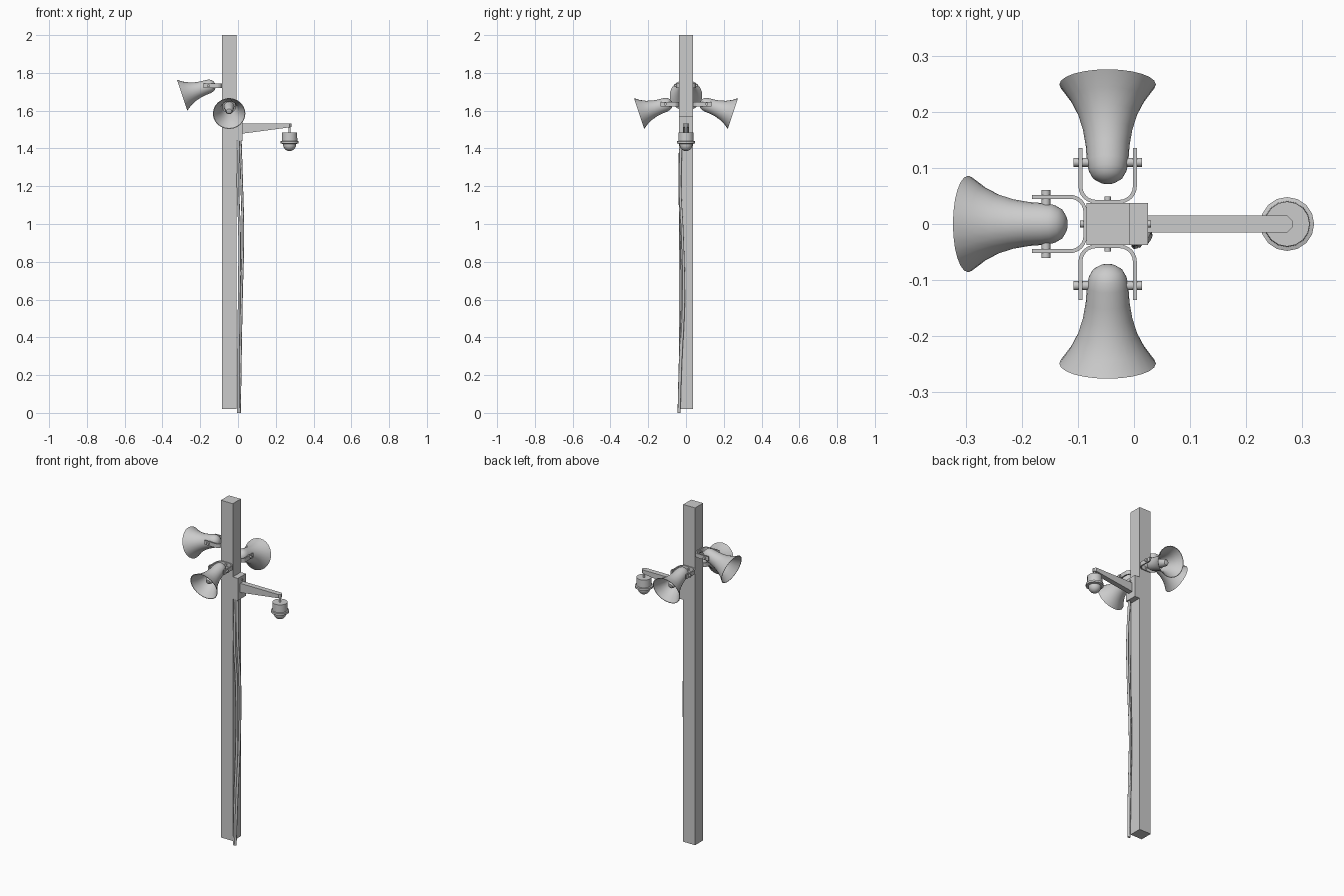
import bpy, bmesh, math
from mathutils import Matrix, Vector

cube = bpy.data.objects.get("Cube")
if cube:
    bpy.data.objects.remove(cube, do_unlink=True)

grey = bpy.data.materials.new("light_grey")
grey.use_nodes = True
grey.diffuse_color = (0.6, 0.6, 0.6, 1)
grey.node_tree.nodes["Principled BSDF"].inputs["Base Color"].default_value = (0.6, 0.6, 0.6, 1)

POLE_X = -0.047


def finish(name, bm, matrix=None, smooth=False):
    bmesh.ops.recalc_face_normals(bm, faces=bm.faces)
    if matrix is not None:
        bm.transform(matrix)
    mesh = bpy.data.meshes.new(name)
    bm.to_mesh(mesh)
    bm.free()
    mesh.materials.append(grey)
    obj = bpy.data.objects.new(name, mesh)
    bpy.context.collection.objects.link(obj)
    if smooth:
        bpy.ops.object.select_all(action="DESELECT")
        obj.select_set(True)
        bpy.context.view_layer.objects.active = obj
        bpy.ops.object.shade_smooth_by_angle(angle=math.radians(40))
    return obj


def box(name, low, high):
    low, high = Vector(low), Vector(high)
    bm = bmesh.new()
    bmesh.ops.create_cube(bm, size=1)
    size = Matrix.Diagonal((high - low).to_4d())
    size[3][3] = 1
    return finish(name, bm, Matrix.Translation((low + high) / 2) @ size)


def lathe(name, profile, sides, matrix):
    """Revolve (radius, height) points around z."""
    bm = bmesh.new()
    verts = [bm.verts.new((r, 0, h)) for r, h in profile]
    edges = [bm.edges.new(pair) for pair in zip(verts, verts[1:])]
    bmesh.ops.spin(bm, geom=verts + edges, cent=(0, 0, 0), axis=(0, 0, 1),
                   angle=math.tau, steps=sides, use_duplicate=False)
    bmesh.ops.remove_doubles(bm, verts=bm.verts, dist=0.0002)
    return finish(name, bm, matrix, True)


def rod(name, start, end, radius, sides=12):
    start, end = Vector(start), Vector(end)
    turn = (end - start).to_track_quat("Z", "Y").to_matrix().to_4x4()
    length = (end - start).length
    profile = [(0, 0), (radius, 0), (radius, length), (0, length)]
    return lathe(name, profile, sides, Matrix.Translation(start) @ turn)


def prism(name, outline, axis, low, high, matrix=None):
    """Extrude a flat outline along one axis."""
    bm = bmesh.new()
    verts = []
    for a, b in outline:
        point = [a, b]
        point.insert(axis, low)
        verts.append(bm.verts.new(point))
    face = bm.faces.new(verts)
    out = bmesh.ops.extrude_face_region(bm, geom=[face])
    move = Vector((0, 0, 0))
    move[axis] = high - low
    bmesh.ops.translate(bm, vec=move, verts=[v for v in out["geom"] if isinstance(v, bmesh.types.BMVert)])
    return finish(name, bm, matrix)


def cable(name, points, radius):
    curve = bpy.data.curves.new(name, "CURVE")
    curve.dimensions = "3D"
    curve.bevel_depth = radius
    curve.bevel_resolution = 1
    curve.resolution_u = 5
    curve.use_fill_caps = True
    spline = curve.splines.new("BEZIER")
    spline.bezier_points.add(len(points) - 1)
    for bp, co in zip(spline.bezier_points, points):
        bp.co = co
        bp.handle_left_type = bp.handle_right_type = "AUTO"
    curve.materials.append(grey)
    obj = bpy.data.objects.new(name, curve)
    bpy.context.collection.objects.link(obj)


# Pole and the mounting block for the camera arm
box("pole", (-0.085, -0.037, 0.02), (-0.008, 0.037, 2))
box("arm_mount", (-0.008, -0.037, 1.44), (0.025, 0.037, 1.57))

# Horn: rounded back, flared bell, hollow front
OUTER = [(0, 0), (0.015, 0.003), (0.027, 0.011), (0.034, 0.024), (0.037, 0.04), (0.039, 0.07),
         (0.044, 0.1), (0.053, 0.13), (0.067, 0.158), (0.086, 0.185)]
INNER = [(0.083, 0.185), (0.064, 0.158), (0.05, 0.13), (0.041, 0.1), (0.035, 0.07), (0, 0.065)]
DRIVER = [(0.028, 0.066), (0.024, 0.1), (0.02, 0.135), (0.014, 0.146), (0, 0.15)]


def bracket_outline():
    """U-shaped strap with rounded corners, opening towards +y."""
    def side(half, base, radius):
        arc = [(half - radius + radius * math.cos(a), base + radius - radius * math.sin(a))
               for a in (math.radians(15 * i) for i in range(7))]
        right = [(half, 0.135)] + arc
        return right + [(-x, y) for x, y in reversed(right)]
    return side(0.052, 0.037, 0.03) + side(0.045, 0.043, 0.024)[::-1]


def speaker(label, angle, z):
    place = Matrix.Translation((POLE_X, 0, z)) @ Matrix.Rotation(angle, 4, "Z")
    aim = Vector((0, 0.95, -0.316)).to_track_quat("Z", "Y").to_matrix().to_4x4()
    seat = place @ Matrix.Translation((0, 0.073, 0.008)) @ aim
    lathe(label + "_horn", OUTER + INNER, 24, seat)
    lathe(label + "_horn_driver", DRIVER, 16, seat)
    prism(label + "_bracket", bracket_outline(), 2, -0.012, 0.012, place)
    for s in (-1, 1):
        rod(label + "_pivot_bolt", place @ Vector((s * 0.03, 0.11, 0)),
            place @ Vector((s * 0.061, 0.11, 0)), 0.008)
    rod(label + "_wall_bolt", place @ Vector((0, 0.04, 0)), place @ Vector((0, 0.049, 0)), 0.006)


speaker("back", 0, 1.635)
speaker("front", math.pi, 1.635)
speaker("right", math.pi / 2, 1.732)

# Tapered arm with a clipped tip
arm = prism("camera_arm", [(0.02, 1.478), (0.02, 1.533), (0.283, 1.533), (0.283, 1.513)], 1, -0.015, 0.015)
bm = bmesh.new()
bm.from_mesh(arm.data)
tip = [e for e in bm.edges if all(v.co.x > 0.28 for v in e.verts)
       and abs(e.verts[0].co.z - e.verts[1].co.z) > 0.01]
bmesh.ops.bevel(bm, geom=tip, offset=0.01, segments=1, affect="EDGES")
bm.to_mesh(arm.data)
bm.free()
rod("arm_bolt", (0.02, 0, 1.55), (0.03, 0, 1.55), 0.006)

# Hanging dome camera
hang = Matrix.Translation((0.273, 0, 0))
rod("camera_stem", (0.273, 0, 1.48), (0.273, 0, 1.52), 0.006)
lathe("camera_housing", [(0, 1.485), (0.04, 1.485), (0.041, 1.44), (0.048, 1.438),
                         (0.048, 1.426), (0.034, 1.424), (0, 1.424)], 16, hang)
dome = [(0.034 * math.cos(math.radians(a)), 1.42 - 0.034 * math.sin(math.radians(a)))
        for a in range(0, 91, 15)]
lathe("camera_dome", [(0.034, 1.426)] + dome, 16, hang)

# Loose cables running down the pole
cable("outer_cable", [(0.012, -0.025, 1.45), (0.02, -0.031, 1.2), (0.026, -0.019, 0.95),
                      (0.018, -0.012, 0.6), (0.012, -0.028, 0.25), (0.008, -0.036, 0)], 0.007)
cable("inner_cable", [(0.004, -0.03, 1.45), (0.0, -0.034, 1.2), (0.008, -0.026, 0.95),
                      (0.006, -0.02, 0.6), (0.002, -0.032, 0.25), (0.002, -0.038, 0)], 0.007)
